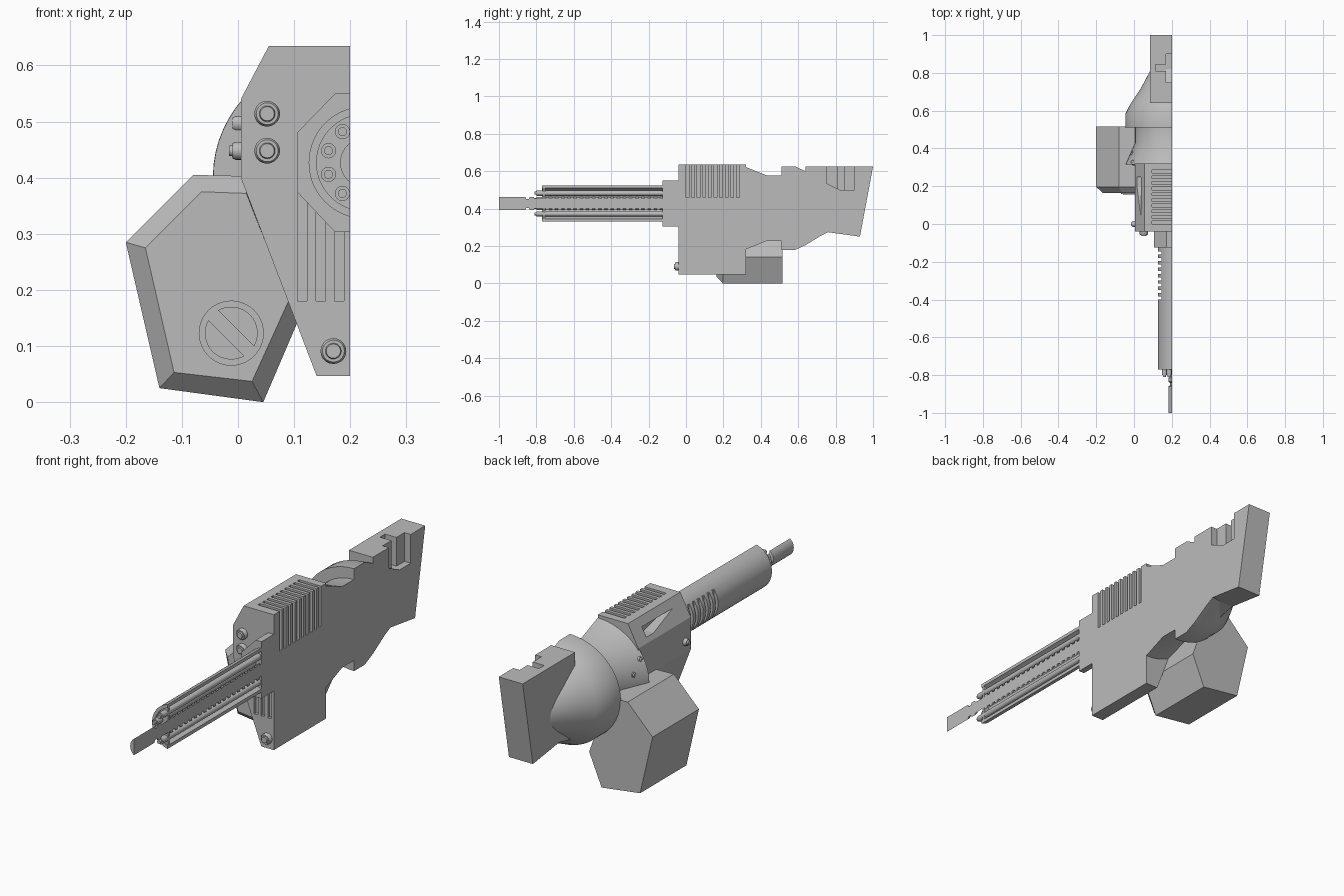
import bpy, bmesh
from math import sin, cos, pi, sqrt, asin, radians

old = bpy.data.objects.get("Cube")
if old:
    bpy.data.objects.remove(old, do_unlink=True)

GREY = (0.5, 0.5, 0.5, 1)
metal = bpy.data.materials.new("plain_grey")
metal.use_nodes = True
metal.diffuse_color = GREY
metal.node_tree.nodes["Principled BSDF"].inputs["Base Color"].default_value = GREY

CUT = 0.2                    # flat inner side of the half shell
AX, AZ = 0.226, 0.427        # barrel axis


def finish(name, bm, smooth=False):
    bmesh.ops.recalc_face_normals(bm, faces=bm.faces[:])
    me = bpy.data.meshes.new(name)
    bm.to_mesh(me)
    bm.free()
    me.materials.append(metal)
    ob = bpy.data.objects.new(name, me)
    bpy.context.collection.objects.link(ob)
    if smooth:
        bpy.ops.object.select_all(action='DESELECT')
        bpy.context.view_layer.objects.active = ob
        ob.select_set(True)
        bpy.ops.object.shade_smooth_by_angle(angle=radians(35))
    return ob


def loft(bm, rings):
    """Skin closed rings of points and cap both ends."""
    vs = [[bm.verts.new(p) for p in r] for r in rings]
    n = len(vs[0])
    for a, b in zip(vs, vs[1:]):
        for i in range(n):
            j = (i + 1) % n
            bm.faces.new((a[i], a[j], b[j], b[i]))
    bm.faces.new(vs[0])
    bm.faces.new(vs[-1])


def place(pts, t, axis):
    return [(p, t, q) if axis == 'y' else (t, p, q) for p, q in pts]


def prism(name, pts, a, b, axis='y', smooth=False):
    bm = bmesh.new()
    loft(bm, [place(pts, a, axis), place(pts, b, axis)])
    return finish(name, bm, smooth)


def boxes(name, spans):
    bm = bmesh.new()
    for x0, x1, y0, y1, z0, z1 in spans:
        rect = [(x0, z0), (x1, z0), (x1, z1), (x0, z1)]
        loft(bm, [place(rect, y0, 'y'), place(rect, y1, 'y')])
    return finish(name, bm)


def carve(ob, cutter):
    mod = ob.modifiers.new("carve", 'BOOLEAN')
    mod.operation, mod.solver, mod.object = 'DIFFERENCE', 'EXACT', cutter
    bpy.context.view_layer.objects.active = ob
    bpy.ops.object.modifier_apply(modifier=mod.name)
    bpy.data.objects.remove(cutter, do_unlink=True)


def circle(cx, cz, r, n=24, a0=0, a1=2 * pi):
    m = n if a1 - a0 >= 2 * pi else n - 1
    return [(cx + r * cos(a0 + (a1 - a0) * i / m),
             cz + r * sin(a0 + (a1 - a0) * i / m)) for i in range(n)]


def barrel_arc(r, n=25):
    """Part of a circle round the barrel axis left of the flat side."""
    a = pi / 2 + asin((AX - CUT) / r)
    return circle(AX, AZ, r, n, a, 2 * pi - a)


# Main receiver block with vents and recesses
body = prism("receiver", [(.055, .635), (CUT, .635), (CUT, .047), (.14, .047),
                          (.005, .4), (.005, .54)], -.04, .32)
carve(body, boxes("vent_cutter", [(.095, .25, y, y + .015, .46, .7)
                                  for y in [i * .03 for i in range(10)]]))
carve(body, boxes("grille_cutter", [(x, x + .017, -.06, -.028, .18, .42)
                                    for x in (.106, .139, .172)]))
carve(body, prism("recess_cutter", [(.04, .6), (.25, .6), (.25, .56), (.2, .56)],
                  -.02, .06, 'x'))

# Octagonal barrel mount
prism("barrel_mount", [(CUT, .55), (.173, .55), (.105, .48), (.105, .375),
                       (.173, .303), (CUT, .303)], -.125, -.04)

# Turned rear housing, flat on the inner side
bm = bmesh.new()
rings = []
for y, r in [(.315, .222), (.43, .176), (.51, .176), (.511, .2225), (.585, .2225),
             (.64, .197), (.72, .148), (.82, .1)]:
    rings.append([(CUT + 1.1 * (x - CUT), y, z)
                  for x, z in circle(CUT, .402, r, 33, pi / 2, 3 * pi / 2)])
loft(bm, rings)
finish("rear_housing", bm, True)

# Stock with a stepped notch in its top
stock = prism("stock", [(.64, .625), (1, .625), (.93, .25), (.75, .275), (.64, .25)],
              .085, CUT, 'x')
carve(stock, boxes("wide_notch", [(.17, .25, .75, .9, .5, .7)]))
carve(stock, boxes("deep_notch", [(.115, .19, .81, .845, .5, .7)]))

# Six-sided magazine with a chamfered front
outer = [(-.2, .285), (-.08, .405), (.01, .403), (.105, .14), (.045, 0), (-.14, .025)]
inner = [(-.165, .275), (-.065, .375), (.015, .372), (.09, .18), (.025, .037), (-.114, .053)]
bm = bmesh.new()
loft(bm, [place(inner, .163, 'y'), place(outer, .197, 'y'), place(outer, .515, 'y')])
finish("magazine", bm)

# Round cap with a diagonal slot on the magazine
prism("magazine_cap", circle(-.012, .123, .058, 40), .16, .165)
for k in (0, 1):
    start = radians(-30) + pi * k
    prism("cap_half", circle(-.012, .123, .047, 20, start, start + radians(150)),
          .157, .162)

# Barrel jacket: an open curved shell with cooling slots
jacket = prism("barrel_jacket", barrel_arc(.1) + barrel_arc(.086)[::-1],
               -.77, -.12, smooth=True)
carve(jacket, boxes("slot_cutter", [(.05, .146, y, y + .016, .3, .55)
                                    for y in [-.4 + i * .034 for i in range(8)]]))

# Ring of thin tubes inside the jacket
for deg in (54, 18, -18, -54):
    a = pi - radians(deg)
    cx, cz = AX + .068 * cos(a), AZ + .068 * sin(a)
    prism("barrel_tube", circle(cx, cz, .0135, 16), -.8, -.12, smooth=True)
    prism("tube_tip", circle(cx, cz, .008, 16), -.81, -.8, smooth=True)
prism("muzzle_disc", barrel_arc(.09), -.765, -.755)

# Ribbed core and muzzle rod
bm = bmesh.new()
rings = []
path = [(-1, .044), (-.86, .044), (-.855, .036), (-.84, .036), (-.835, .044),
        (-.815, .044), (-.81, .037)]
for i in range(19):
    y = -.75 + i * .033
    path += [(y, .037), (y + .001, .044), (y + .017, .044), (y + .018, .037)]
path.append((-.12, .037))
for y, r in path:
    rings.append(place(barrel_arc(r, 13), y, 'y'))
loft(bm, rings)
finish("barrel_core", bm, True)


# Bolts: a collar with a tapered head
def bolt(x, y, z, r, axis):
    bm = bmesh.new()
    base = y if axis == 'y' else x
    c = (x, z) if axis == 'y' else (y, z)
    steps = [(.01, 1), (-.012, 1), (-.018, .85), (-.018, .62), (-.024, .55)]
    loft(bm, [place(circle(*c, r * k, 20), base + d, axis) for d, k in steps])
    finish("bolt", bm, True)


for x, z in [(.052, .514), (.052, .448), (.17, .091)]:
    bolt(x, -.04, z, .023, 'y')
for y, z in [(.325, .497), (.37, .448), (0, .448)]:
    bolt(.008, y, z, .016, 'x')
